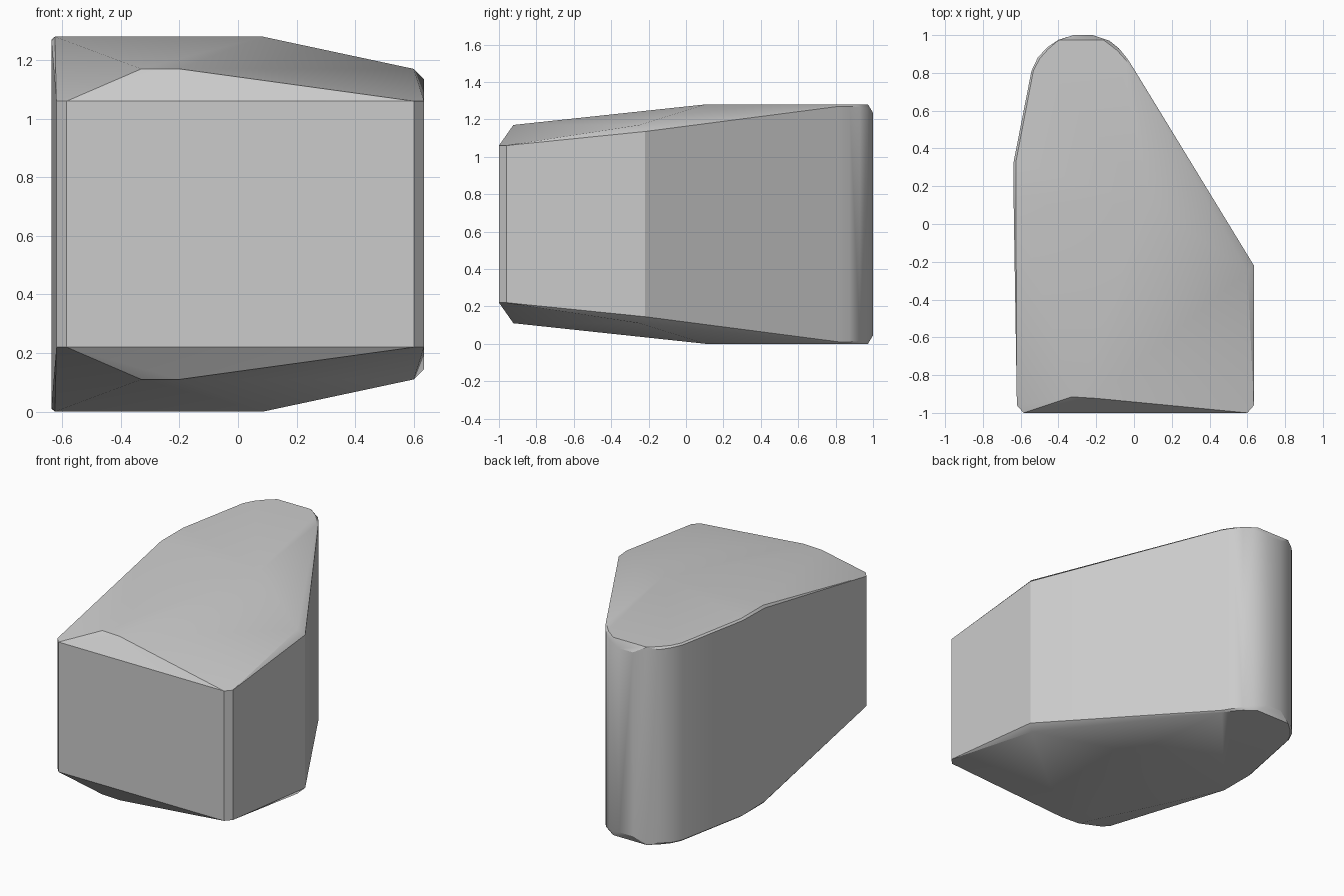
import bpy
import bmesh
import math

cube = bpy.data.objects.get("Cube")
if cube:
    bpy.data.objects.remove(cube, do_unlink=True)

HEIGHT = 1.28

# Upper rim of the upright walls, anticlockwise from the front
wall_rim = [
    (-0.585, -1, 1.06), (0.6, -1, 1.06), (0.635, -0.96, 1.06),
    (0.635, -0.22, 1.135), (0.0, 0.82, 1.27),
    (-0.035, 0.875, 1.27), (-0.08, 0.93, 1.265), (-0.13, 0.97, 1.255),
    (-0.22, 1, 1.235), (-0.32, 1, 1.235),
    (-0.4, 0.975, 1.255), (-0.46, 0.935, 1.265), (-0.51, 0.88, 1.27),
    (-0.543, 0.81, 1.27), (-0.637, 0.33, 1.27), (-0.637, 0.105, 1.265),
    (-0.62, -0.96, 1.06),
]

# Corners of the faceted crown, including its flat rear area
crown = [
    (-0.33, -0.915, 1.17), (-0.2, -0.923, 1.17), (0.6, -0.25, 1.17),
    (0.085, 0.105, HEIGHT), (-0.01, 0.815, HEIGHT), (-0.045, 0.87, HEIGHT),
    (-0.09, 0.92, HEIGHT), (-0.16, 0.973, HEIGHT), (-0.4, 0.973, HEIGHT),
    (-0.455, 0.925, HEIGHT), (-0.5, 0.875, HEIGHT), (-0.533, 0.81, HEIGHT),
    (-0.625, 0.33, HEIGHT), (-0.625, 0.105, HEIGHT),
]

# Wrap the upper points and their mirror image in one faceted block
bm = bmesh.new()
for x, y, z in wall_rim + crown:
    bm.verts.new((x, y, z))
    bm.verts.new((x, y, HEIGHT - z))
hull = bmesh.ops.convex_hull(bm, input=bm.verts[:])
spare = {v for v in hull["geom_interior"] + hull["geom_unused"]
         if isinstance(v, bmesh.types.BMVert)}
bmesh.ops.delete(bm, geom=list(spare), context="VERTS")
bmesh.ops.dissolve_limit(bm, angle_limit=math.radians(0.5),
                         verts=bm.verts[:], edges=bm.edges[:])
bmesh.ops.recalc_face_normals(bm, faces=bm.faces[:])

mesh = bpy.data.meshes.new("faceted_block")
bm.to_mesh(mesh)
bm.free()
block = bpy.data.objects.new("faceted_block", mesh)
bpy.context.collection.objects.link(block)

# Plain grey surface
grey = bpy.data.materials.new("light_grey")
grey.use_nodes = True
colour = (0.6, 0.6, 0.6, 1)
grey.diffuse_color = colour
grey.node_tree.nodes["Principled BSDF"].inputs["Base Color"].default_value = colour
mesh.materials.append(grey)

# Smooth the rounded back while keeping the wall edges crisp
bpy.ops.object.select_all(action="DESELECT")
block.select_set(True)
bpy.context.view_layer.objects.active = block
bpy.ops.object.shade_smooth_by_angle(angle=math.radians(30))
